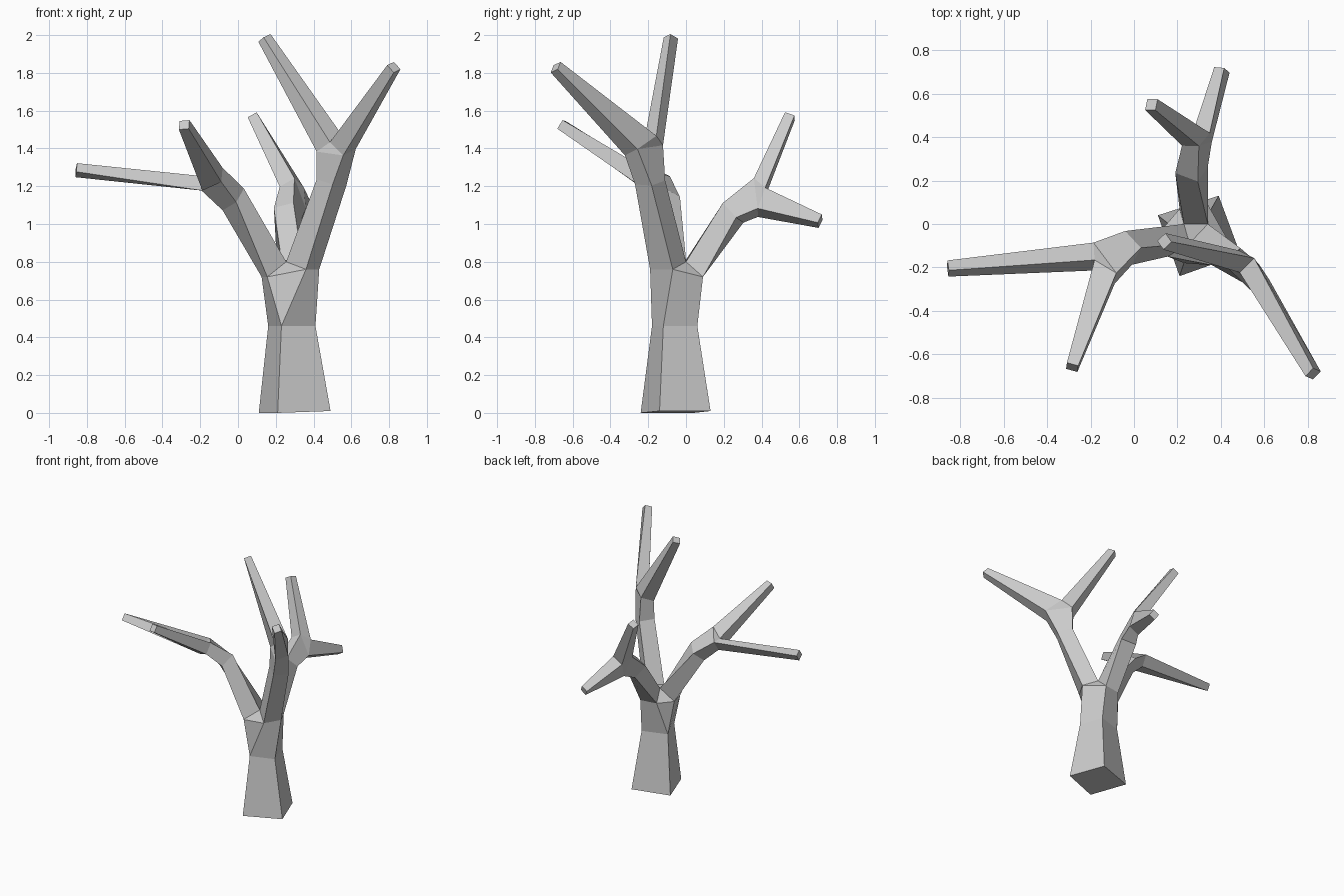
import bpy, bmesh
from itertools import product
from mathutils import Vector as V

if "Cube" in bpy.data.objects:
    bpy.data.objects.remove(bpy.data.objects["Cube"])

bm = bmesh.new()


def verts(points):
    return [bm.verts.new(p) for p in points]


def bridge(a, b):
    # join two four-sided rings with the least twisted pairing
    options = [[b[(k + d * i) % 4] for i in range(4)] for k, d in product(range(4), (1, -1))]
    b = min(options, key=lambda r: sum((p.co - q.co).length for p, q in zip(a, r)))
    for i in range(4):
        j = (i + 1) % 4
        bm.faces.new((a[i], a[j], b[j], b[i]))


def square(c, n, s, h):
    return verts([c + h * (n - s), c + h * (n + s), c + h * (-n + s), c + h * (-n - s)])


def twig(base, tip, n, half=0.027):
    # tapered twig with a capped square end
    tip = V(tip)
    start = sum((v.co for v in base), V()) / 4
    d = (tip - start).normalized()
    n = (n - d * n.dot(d)).normalized()
    end = square(tip, n, n.cross(d), half)
    bridge(base, end)
    bm.faces.new(end)


def branch(base, knee, left, inner, right, left_tip, right_tip, w):
    # limb that bends at the knee and splits into two twigs sharing an inner edge
    knee, left, inner, right = V(knee), V(left), V(inner), V(right)
    n = (V(left_tip) - inner).cross(V(right_tip) - inner).normalized()
    start = sum((v.co for v in base), V()) / 4
    d = ((knee - start).normalized() + (inner - knee).normalized()).normalized()
    m = (n - d * n.dot(d)).normalized()
    s = m.cross(d)
    if s.dot(right - left) < 0:
        s = -s
    p = square(knee, m, s, 0.057)
    bridge(base, p)
    l, i, r = (verts([c + n * w, c - n * w]) for c in (left, inner, right))
    bm.faces.new((p[3], p[0], l[0], l[1]))
    bm.faces.new((p[1], p[2], r[1], r[0]))
    bm.faces.new((p[0], p[1], r[0], l[0]))
    bm.faces.new((l[0], r[0], i[0]))
    bm.faces.new((p[2], p[3], l[1], r[1]))
    bm.faces.new((l[1], i[1], r[1]))
    twig((l[0], i[0], i[1], l[1]), left_tip, n)
    twig((i[0], r[0], r[1], i[1]), right_tip, n)


# Flared trunk
foot = verts([(0.21, -0.24, 0), (0.49, -0.14, 0.01), (0.39, 0.13, 0.01), (0.11, 0.04, 0)])
waist = verts([(0.23, -0.18, 0.46), (0.41, -0.12, 0.46), (0.35, 0.06, 0.46), (0.16, 0.0, 0.46)])
bm.faces.new(foot)
bridge(foot, waist)

# Three-way crotch above the trunk
t0, t1, t2, t3 = waist
bf, bl, af, ar, cr, cl = verts([(0.155, -0.15, 0.72), (0.125, -0.03, 0.72), (0.36, -0.19, 0.76),
                                (0.43, -0.07, 0.76), (0.34, 0.09, 0.72), (0.21, 0.07, 0.72)])
mf, mr, ml = verts([(0.255, -0.09, 0.80), (0.34, 0.0, 0.80), (0.23, 0.0, 0.81)])
for f in ((t0, t1, ar, af), (t1, t2, cr, ar), (t2, t3, cl, cr), (t3, t0, bf, bl),
          (t0, af, bf), (bf, af, mf), (ar, cr, mr), (t3, bl, cl), (bl, ml, cl), (mf, mr, ml)):
    bm.faces.new(f)

# Right, left and back limbs
branch((af, ar, mr, mf), (0.495, -0.19, 1.22), (0.45, -0.155, 1.40), (0.52, -0.19, 1.45),
       (0.59, -0.29, 1.38), (0.14, -0.08, 1.985), (0.825, -0.69, 1.83), 0.05)
branch((bf, mf, ml, bl), (-0.025, -0.11, 1.13), (-0.19, -0.11, 1.215), (-0.185, -0.19, 1.215),
       (-0.085, -0.25, 1.26), (-0.857, -0.205, 1.285), (-0.285, -0.66, 1.525), 0.045)
branch((ml, mr, cr, cl), (0.265, 0.25, 1.06), (0.26, 0.36, 1.22), (0.31, 0.42, 1.17),
       (0.32, 0.38, 1.06), (0.08, 0.55, 1.57), (0.405, 0.71, 1.015), 0.045)

bmesh.ops.recalc_face_normals(bm, faces=bm.faces)
mesh = bpy.data.meshes.new("bare_tree")
bm.to_mesh(mesh)
bm.free()
tree = bpy.data.objects.new("bare_tree", mesh)
bpy.context.collection.objects.link(tree)
